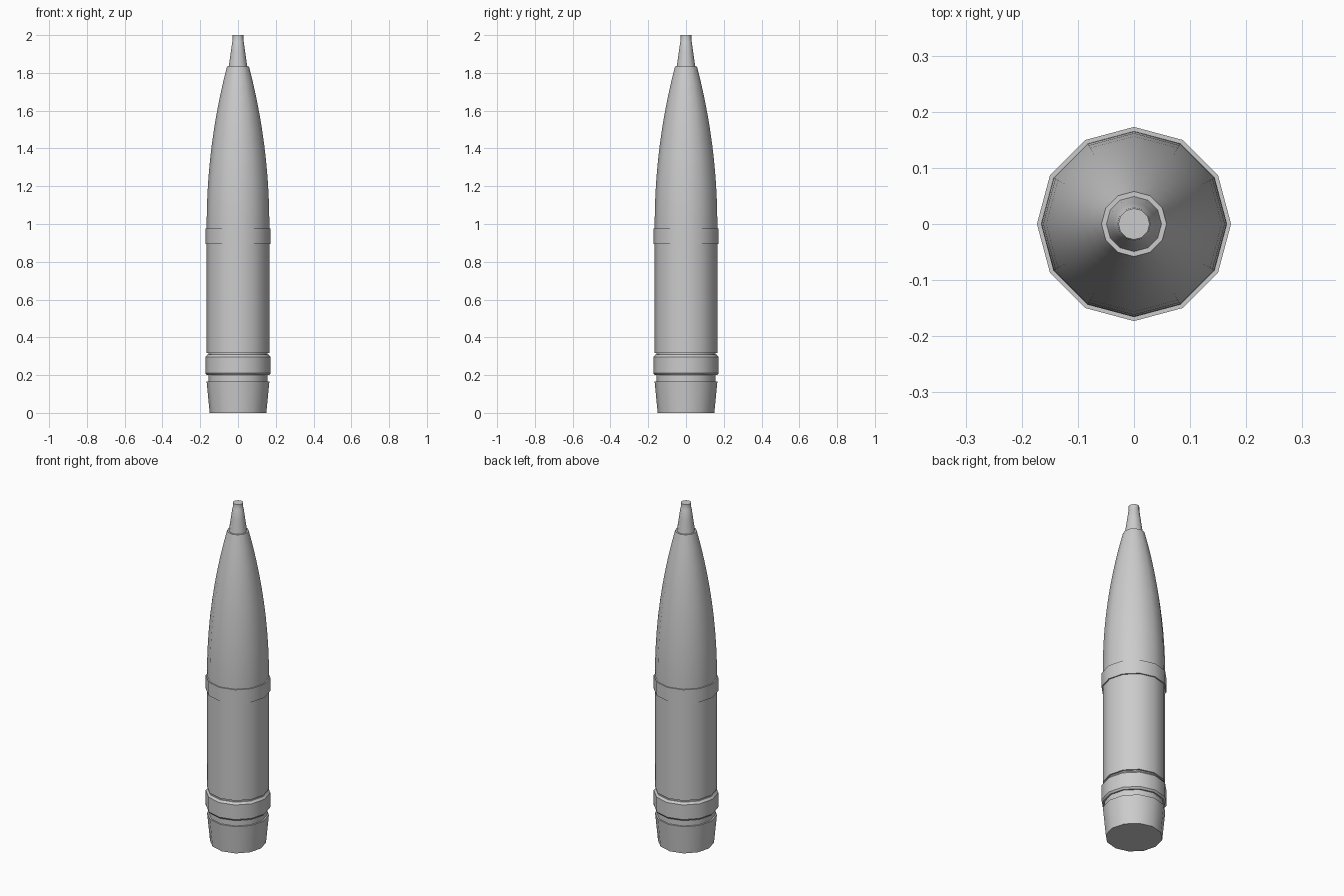
import bpy, bmesh, math

if "Cube" in bpy.data.objects:
    bpy.data.objects.remove(bpy.data.objects["Cube"])

SIDES = 12


def lathe(name, profile, cap_bottom=False, cap_top=False):
    """Revolve (radius, z) points, listed bottom to top, around the z axis."""
    bm = bmesh.new()
    rings = []
    for r, z in profile:
        rings.append([bm.verts.new((r * math.cos(math.tau * i / SIDES),
                                    r * math.sin(math.tau * i / SIDES), z))
                      for i in range(SIDES)])
    for low, high in zip(rings, rings[1:]):
        for i in range(SIDES):
            j = (i + 1) % SIDES
            bm.faces.new((low[i], low[j], high[j], high[i]))
    if cap_bottom:
        bm.faces.new(rings[0][::-1])
    if cap_top:
        bm.faces.new(rings[-1])
    mesh = bpy.data.meshes.new(name)
    bm.to_mesh(mesh)
    bm.free()
    obj = bpy.data.objects.new(name, mesh)
    bpy.context.collection.objects.link(obj)
    bpy.ops.object.select_all(action='DESELECT')
    obj.select_set(True)
    bpy.context.view_layer.objects.active = obj
    bpy.ops.object.shade_smooth_by_angle(angle=math.radians(35))
    return obj


# Tapered tail with a flat base and a groove above it
lathe("tapered_base", [(0.15, 0), (0.166, 0.165), (0.157, 0.165), (0.157, 0.2)],
      cap_bottom=True)

# Chamfered lower band and the narrow groove over it
lathe("driving_band", [(0.157, 0.2), (0.165, 0.2), (0.173, 0.21), (0.173, 0.296),
                       (0.163, 0.308), (0.157, 0.308), (0.157, 0.318)])

# Straight body
lathe("body", [(0.157, 0.318), (0.166, 0.318), (0.166, 0.895)])

# Raised upper band
lathe("upper_band", [(0.166, 0.895), (0.173, 0.895), (0.173, 0.975), (0.166, 0.975)])

# Curved nose: circular arc tangent to the body, ending in a small shoulder
Z0, Z1, R0, R1 = 0.995, 1.835, 0.166, 0.058
drop, rise = R0 - R1, Z1 - Z0
arc = (rise ** 2 + drop ** 2) / (2 * drop)
STEPS = 10
nose = [(R0, 0.975)]
for k in range(STEPS + 1):
    h = rise * k / STEPS
    nose.append((R0 - arc + math.sqrt(arc ** 2 - h ** 2), Z0 + h))
lathe("curved_nose", nose + [(0.049, Z1)])

# Slim fuse with a flat tip
lathe("fuse_tip", [(0.049, Z1), (0.038, 1.91), (0.030, 1.968), (0.028, 1.972),
                   (0.028, 2.0)], cap_top=True)
